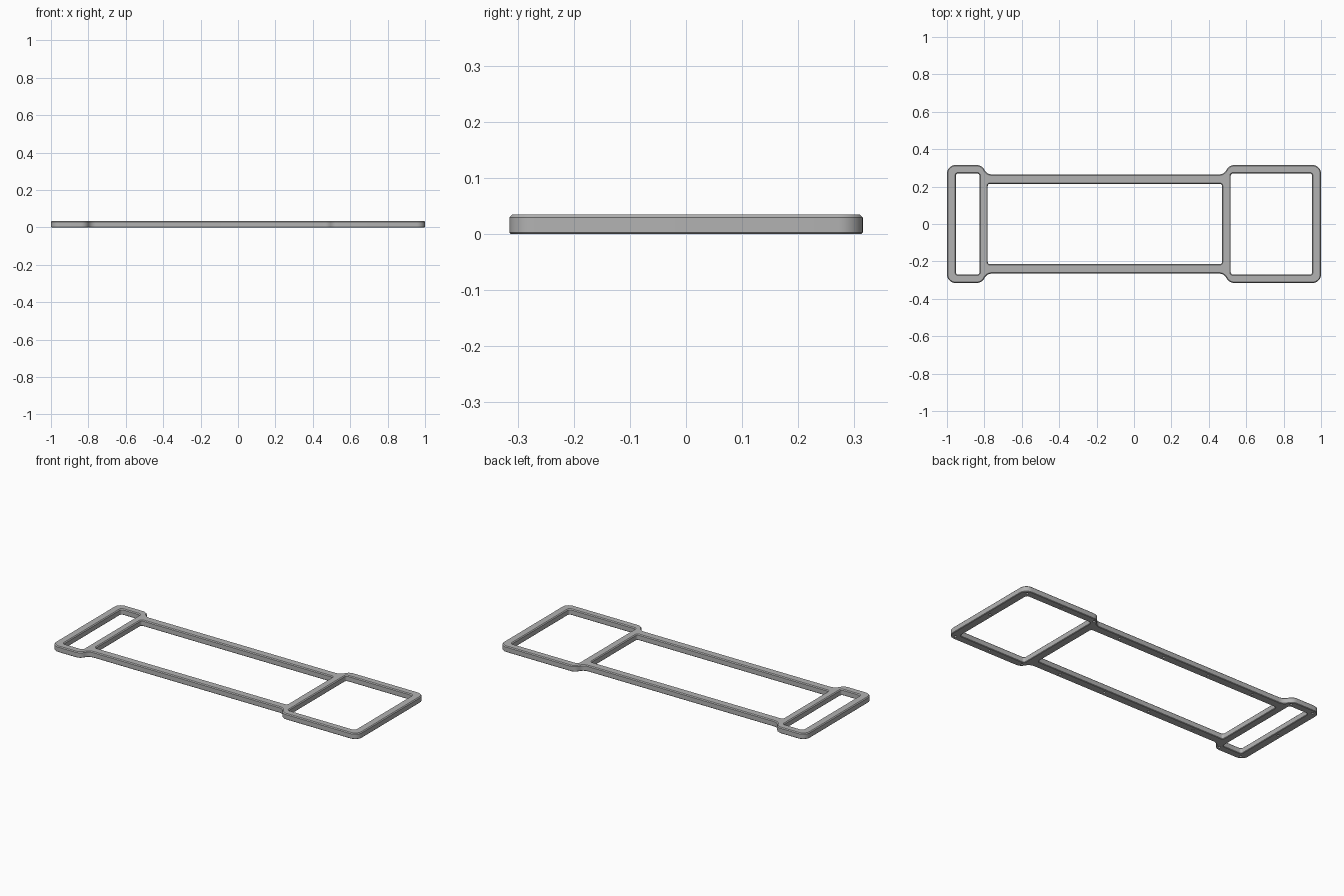
import bpy, bmesh
from math import cos, sin, pi, sqrt, atan2

if "Cube" in bpy.data.objects:
    bpy.data.objects.remove(bpy.data.objects["Cube"], do_unlink=True)

HEIGHT, TOP_BEVEL, FOOT_BEVEL = 0.035, 0.005, 0.003
R = 0.045                       # radius of the outer corners and neck fillets
BLOCK_Y, NECK_Y = 0.315, 0.265

grey = bpy.data.materials.new("satin grey")
grey.use_nodes = True
grey.diffuse_color = (0.45, 0.45, 0.45, 1)
grey.node_tree.nodes["Principled BSDF"].inputs["Base Color"].default_value = grey.diffuse_color


def arc(cx, cy, r, a0, a1, n=8):
    return [(cx + r * cos(a0 + (a1 - a0) * i / n),
             cy + r * sin(a0 + (a1 - a0) * i / n)) for i in range(n + 1)]


def outer_outline(d):
    """Two wide rounded ends joined by a narrower neck, inset by d."""
    cy, fy = BLOCK_Y - R, NECK_Y + R
    dx = sqrt(4 * R * R - (fy - cy) ** 2)
    t = atan2(fy - cy, dx)
    left, right = -0.84, 0.535   # centres of the shoulder arcs
    half = arc(1 - R, cy, R - d, 0, pi / 2)
    half += arc(right, cy, R - d, pi / 2, pi - t)
    half += arc(right - dx, fy, R + d, -t, -pi / 2)[1:]
    half += arc(left + dx, fy, R + d, -pi / 2, t - pi)
    half += arc(left, cy, R - d, t, pi / 2)[1:]
    half += arc(-1 + R, cy, R - d, pi / 2, pi)
    return half + [(x, -y) for x, y in reversed(half)]


def window_outline(x0, x1, y, d):
    """Rounded rectangular opening, widened by d."""
    r = 0.012
    pts = []
    for i, (cx, cy) in enumerate([(x1 - r, y - r), (x0 + r, y - r),
                                  (x0 + r, r - y), (x1 - r, r - y)]):
        pts += arc(cx, cy, r + d, i * pi / 2, (i + 1) * pi / 2, 5)
    return pts


# Frame: every wall is a stack of loops, closed by a top and a bottom face
windows = [(-0.952, -0.826, 0.27), (-0.782, 0.47, 0.215), (0.517, 0.952, 0.27)]
outlines = [outer_outline] + [lambda d, w=w: window_outline(*w, d) for w in windows]
levels = [(FOOT_BEVEL, 0), (0, FOOT_BEVEL),
          (0, HEIGHT - TOP_BEVEL), (TOP_BEVEL, HEIGHT)]
bm = bmesh.new()
caps = {0: [], len(levels) - 1: []}
for outline in outlines:
    rings = [[bm.verts.new((x, y, z)) for x, y in outline(d)] for d, z in levels]
    n = len(rings[0])
    for low, high in zip(rings, rings[1:]):
        for i in range(n):
            j = (i + 1) % n
            bm.faces.new((low[i], low[j], high[j], high[i]))
    for k, edges in caps.items():
        edges += [bm.edges.get((rings[k][i], rings[k][(i + 1) % n])) for i in range(n)]
for edges in caps.values():
    bmesh.ops.triangle_fill(bm, edges=edges, use_beauty=True, use_dissolve=False)
bmesh.ops.recalc_face_normals(bm, faces=bm.faces)
mesh = bpy.data.meshes.new("frame")
bm.to_mesh(mesh)
bm.free()
mesh.materials.append(grey)
frame = bpy.data.objects.new("frame", mesh)
bpy.context.collection.objects.link(frame)

# Small blind screw holes in the underside
spots = [(-0.975, 0), (0.975, 0)]
for side in (-1, 1):
    spots += [(x, side * 0.29) for x in (-0.965, -0.82, 0.515, 0.735, 0.965)]
    spots += [(x, side * 0.24) for x in (-0.6, -0.3, 0, 0.3)]
bm = bmesh.new()
for x, y in spots:
    made = bmesh.ops.create_cone(bm, cap_ends=True, segments=12,
                                 radius1=0.007, radius2=0.007, depth=0.04)
    bmesh.ops.translate(bm, verts=made["verts"], vec=(x, y, 0))
mesh = bpy.data.meshes.new("screw_hole_cutter")
bm.to_mesh(mesh)
bm.free()
mesh.materials.append(grey)
cutter = bpy.data.objects.new("screw_hole_cutter", mesh)
bpy.context.collection.objects.link(cutter)
cutter.hide_render = True

cut = frame.modifiers.new("screw holes", 'BOOLEAN')
cut.operation = 'DIFFERENCE'
cut.solver = 'EXACT'
cut.object = cutter
bpy.ops.object.select_all(action='DESELECT')
frame.select_set(True)
bpy.context.view_layer.objects.active = frame
bpy.ops.object.modifier_apply(modifier=cut.name)
bpy.data.objects.remove(cutter, do_unlink=True)
bpy.ops.object.shade_smooth_by_angle(angle=0.45)
